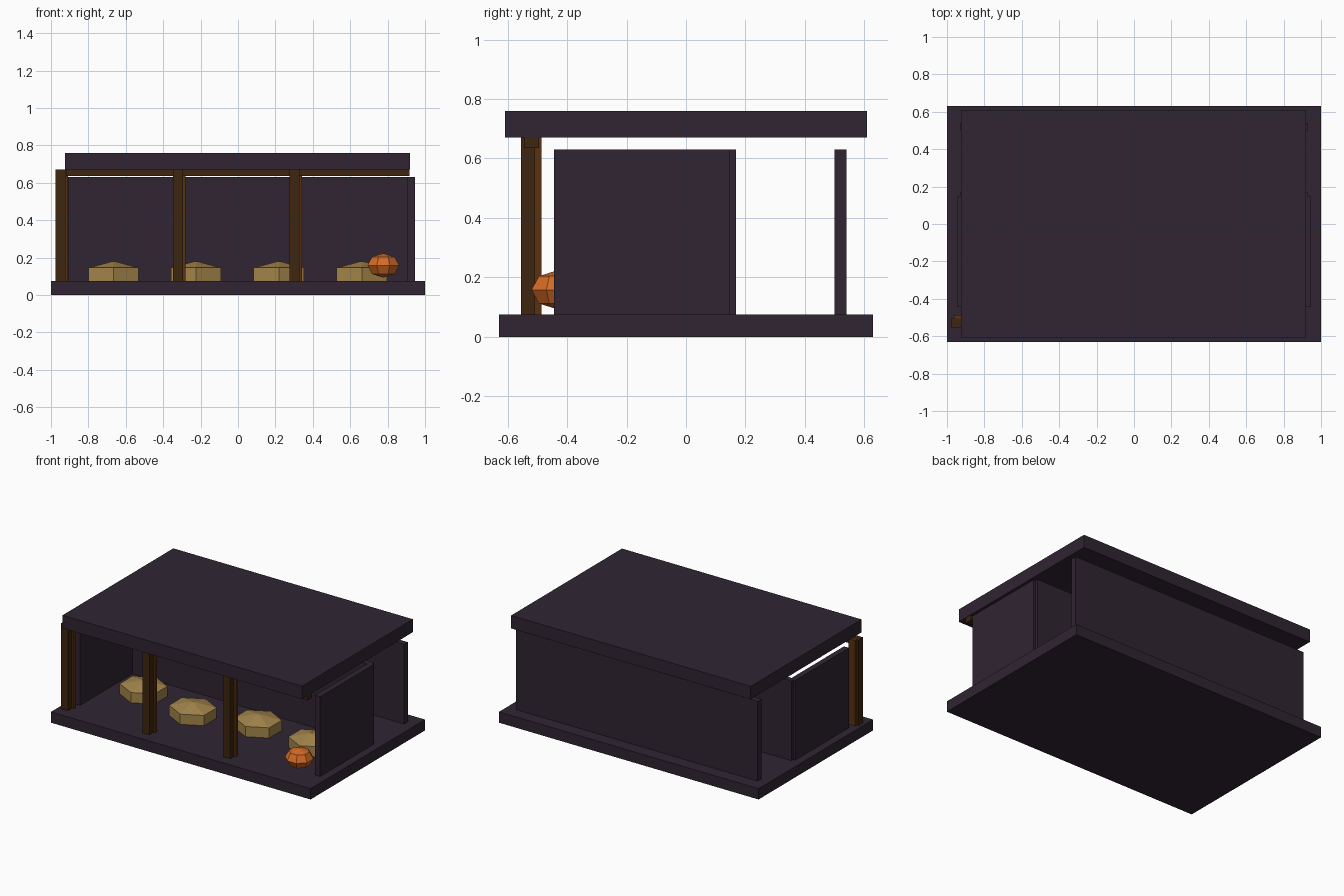
import bpy, bmesh
from math import radians
from mathutils import Matrix, Vector

cube = bpy.data.objects.get("Cube")
if cube:
    bpy.data.objects.remove(cube, do_unlink=True)


def material(name, rgb):
    m = bpy.data.materials.new(name)
    m.use_nodes = True
    m.diffuse_color = (*rgb, 1)
    m.node_tree.nodes["Principled BSDF"].inputs["Base Color"].default_value = (*rgb, 1)
    return m


DARK = material("dark_purple", (0.029, 0.018, 0.032))
POST = material("dark_brown", (0.048, 0.019, 0.005))
WOOD = material("warm_brown", (0.10, 0.031, 0.005))
STRAW = material("straw", (0.37, 0.235, 0.07))
ORANGE = material("orange", (0.66, 0.145, 0.018))


def finish(name, bm, mat):
    mesh = bpy.data.meshes.new(name)
    bmesh.ops.recalc_face_normals(bm, faces=bm.faces)
    bm.to_mesh(mesh)
    bm.free()
    mesh.materials.append(mat)
    obj = bpy.data.objects.new(name, mesh)
    bpy.context.collection.objects.link(obj)
    return obj


def box(name, x, y, z, mat):
    """Box from its (min, max) extent on each axis."""
    bm = bmesh.new()
    lo, hi = Vector((x[0], y[0], z[0])), Vector((x[1], y[1], z[1]))
    place = Matrix.Translation((lo + hi) / 2) @ Matrix.Diagonal((*(hi - lo), 1))
    bmesh.ops.create_cube(bm, size=1, matrix=place)
    return finish(name, bm, mat)


FLOOR, WALL_TOP, EAVES = 0.075, 0.63, 0.67

# Slabs
box("floor_slab", (-1, 1), (-0.63, 0.63), (0, FLOOR), DARK)
box("roof_slab", (-0.925, 0.92), (-0.61, 0.61), (EAVES, 0.76), DARK)

# Walls: back, inner partition and two sides
box("back_wall", (-0.93, 0.93), (0.5, 0.54), (FLOOR, WALL_TOP), DARK)
box("partition_wall", (-0.93, 0.93), (0.13, 0.168), (FLOOR, WALL_TOP), DARK)
for side, x in (("left", 0.925), ("right", -0.925)):
    box(side + "_wall", (x - 0.02, x + 0.02), (-0.445, 0.147), (FLOOR, WALL_TOP), DARK)

# Front posts with a warmer backing strip, and the beam above
for i, x in enumerate((-0.942, -0.315, 0.308)):
    box(f"front_post_{i}", (x - 0.033, x + 0.02), (-0.555, -0.505), (FLOOR, EAVES), POST)
    box(f"post_backing_{i}", (x - 0.02, x + 0.033), (-0.51, -0.487), (FLOOR, EAVES), WOOD)
box("front_beam", (-0.92, 0.918), (-0.545, -0.495), (0.635, EAVES), POST)

# Six-sided straw beds with a low peak
for i, (x, y) in enumerate(((-0.665, -0.09), (-0.225, -0.175), (0.218, -0.09), (0.662, -0.13))):
    bm = bmesh.new()
    squash = Matrix.Diagonal((1, 0.9, 1, 1))
    for r1, r2, z1, z2 in ((0.155, 0.155, FLOOR, 0.146), (0.15, 0.015, 0.146, 0.178)):
        spot = Matrix.Translation((x, y, (z1 + z2) / 2)) @ squash
        bmesh.ops.create_cone(bm, cap_ends=True, segments=6, radius1=r1, radius2=r2,
                              depth=z2 - z1, matrix=spot)
    finish(f"straw_bed_{i}", bm, STRAW)

# Faceted pumpkin
bm = bmesh.new()
spot = (Matrix.Translation((0.777, -0.435, 0.158)) @ Matrix.Rotation(radians(22.5), 4, "Z")
        @ Matrix.Diagonal((0.092, 0.092, 0.065, 1)))
bmesh.ops.create_uvsphere(bm, u_segments=8, v_segments=4, radius=1, matrix=spot)
finish("pumpkin", bm, ORANGE)
